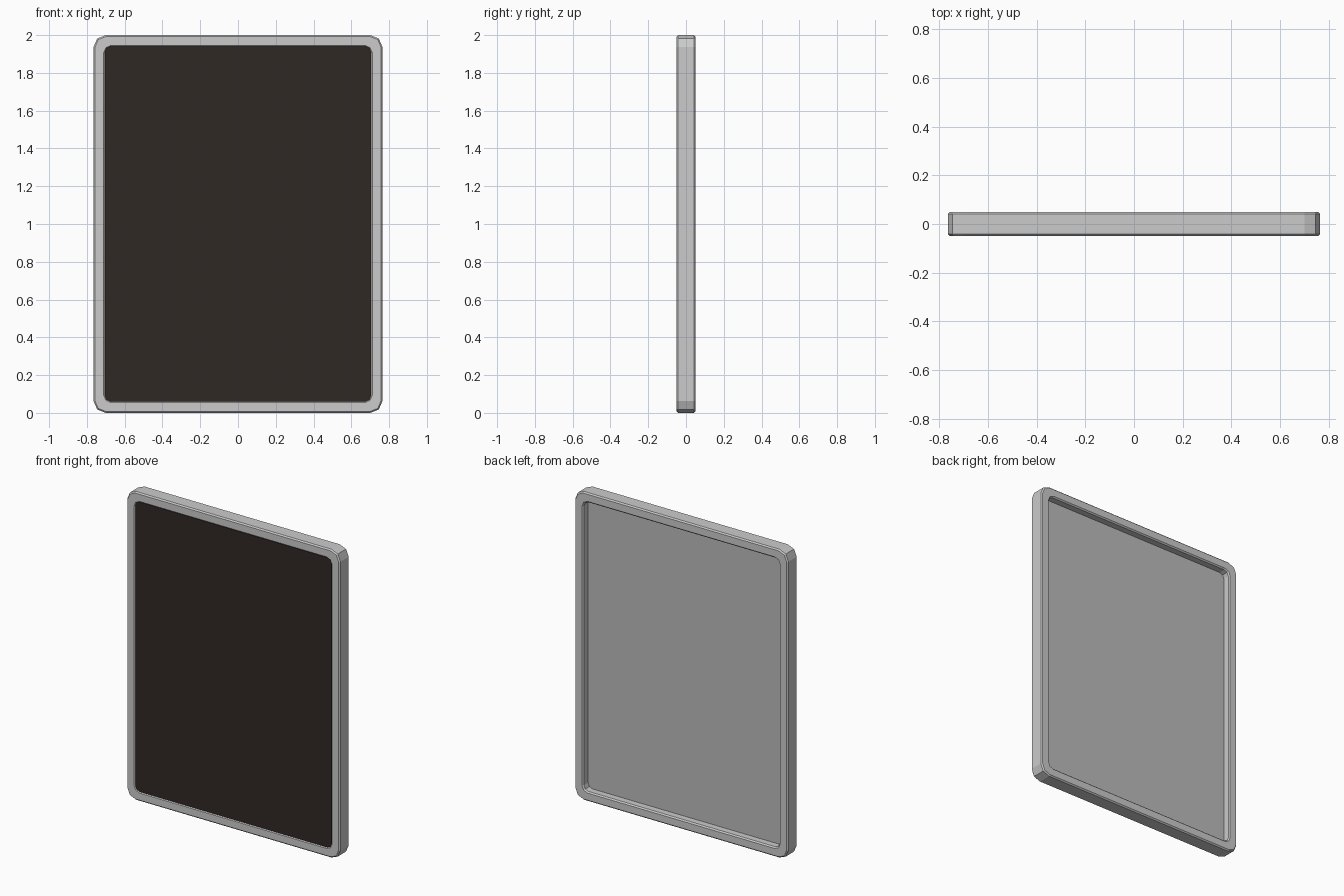
import bpy, bmesh
from math import sin, cos, pi

if "Cube" in bpy.data.objects:
    bpy.data.objects.remove(bpy.data.objects["Cube"])

W, H = 0.765, 1.0   # half width and half height of the frame
SEG = 2             # segments per rounded corner


def rounded_rect(inset, radius, y):
    """Points of a rounded rectangle in the XZ plane, standing on z = 0."""
    cx, cz = W - inset - radius, H - inset - radius
    pts = []
    for q, (sx, sz) in enumerate([(1, 1), (-1, 1), (-1, -1), (1, -1)]):
        for i in range(SEG + 1):
            a = (q + i / SEG) * pi / 2
            pts.append((sx * cx + radius * cos(a), y, H + sz * cz + radius * sin(a)))
    return pts


def loft(name, sections, closed=False, caps=False):
    """Join rounded rectangles (inset, radius, y) into one mesh object."""
    bm = bmesh.new()
    rings = [[bm.verts.new(p) for p in rounded_rect(*s)] for s in sections]
    n = len(rings[0])
    for k in range(len(rings) if closed else len(rings) - 1):
        a, b = rings[k], rings[(k + 1) % len(rings)]
        for i in range(n):
            j = (i + 1) % n
            bm.faces.new((a[i], a[j], b[j], b[i]))
    if caps:
        bm.faces.new(rings[0])
        bm.faces.new(rings[-1])
    bmesh.ops.recalc_face_normals(bm, faces=bm.faces)
    mesh = bpy.data.meshes.new(name)
    bm.to_mesh(mesh)
    bm.free()
    obj = bpy.data.objects.new(name, mesh)
    bpy.context.collection.objects.link(obj)
    return obj


def paint(obj, name, color):
    mat = bpy.data.materials.new(name)
    mat.diffuse_color = (*color, 1)
    mat.use_nodes = True
    mat.node_tree.nodes["Principled BSDF"].inputs["Base Color"].default_value = mat.diffuse_color
    obj.data.materials.append(mat)


# Frame: chamfered cross-section swept around the border
R, RI, T, B = 0.064, 0.032, 0.05, 0.008
loft("frame", [
    (B, R - B, -T), (0, R, -T + B), (0, R, T - B), (B, R - B, T),
    (0.062 - B, RI + B, T), (0.062, RI, T - B),
    (0.062, RI, -T + B), (0.062 - B, RI + B, -T)], closed=True)

# Dark front panel, nearly flush with the frame
front = loft("front_panel", [(0.06, RI, -0.046), (0.06, RI, -0.02)], caps=True)
paint(front, "dark_brown", (0.03, 0.021, 0.017))

# Grey back board, recessed behind the frame
back = loft("back_board", [(0.06, RI, -0.02), (0.06, RI, 0.0)], caps=True)
paint(back, "board_grey", (0.5, 0.5, 0.5))
